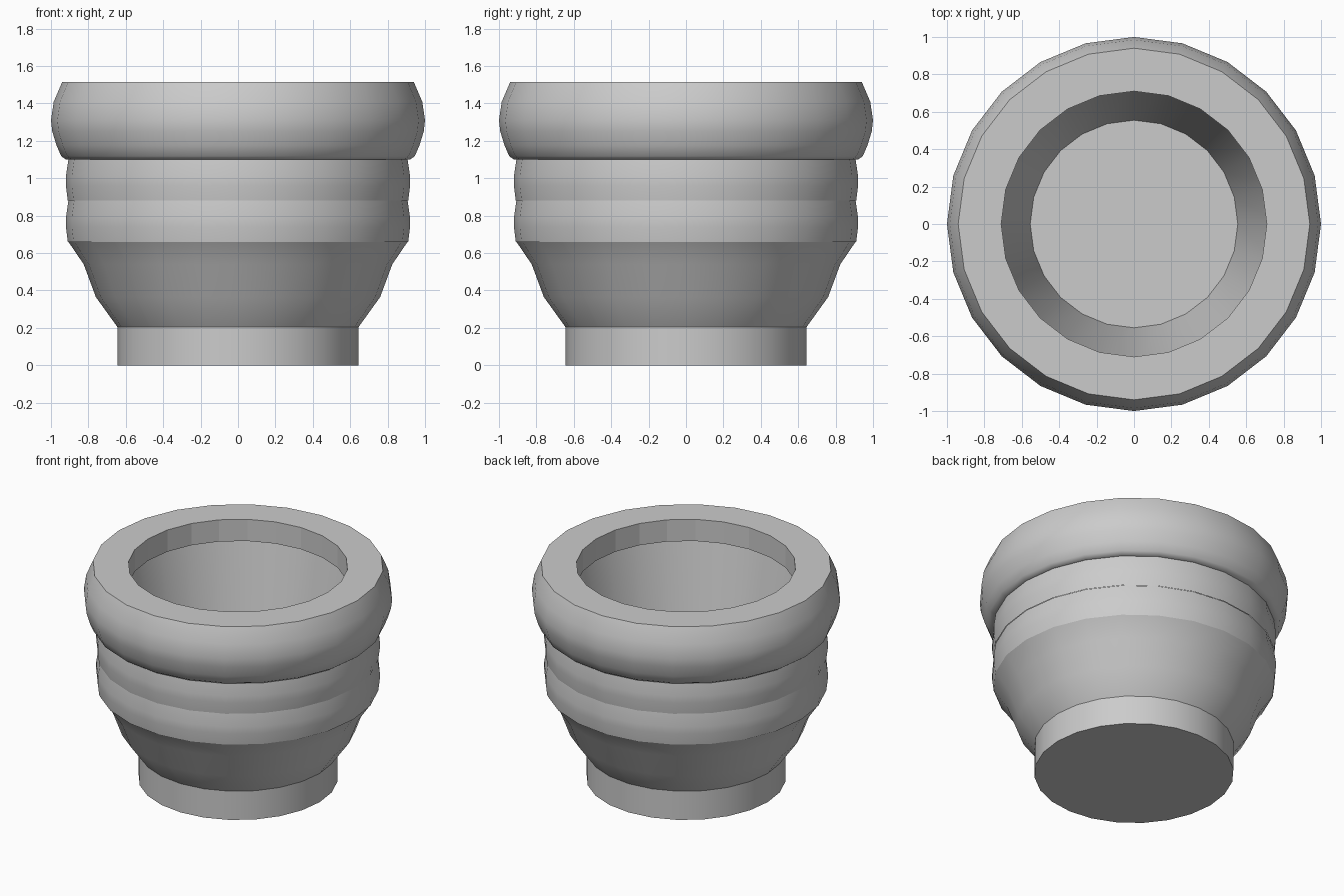
import bpy
import bmesh
from math import cos, sin, tau, radians

if "Cube" in bpy.data.objects:
    bpy.data.objects.remove(bpy.data.objects["Cube"], do_unlink=True)

SIDES = 24

# One plain grey for the whole pot
clay = bpy.data.materials.new("grey clay")
clay.use_nodes = True
grey = (0.6, 0.6, 0.6, 1)
clay.diffuse_color = grey
clay.node_tree.nodes["Principled BSDF"].inputs["Base Color"].default_value = grey


def lathe(name, profile, cap_start=False, cap_end=False, smooth=40):
    """Turn a (radius, height) profile around z; outside runs upwards."""
    bm = bmesh.new()
    rings = [[bm.verts.new((r * cos(tau * i / SIDES), r * sin(tau * i / SIDES), z))
              for i in range(SIDES)] for r, z in profile]
    for low, high in zip(rings, rings[1:]):
        for i in range(SIDES):
            j = (i + 1) % SIDES
            bm.faces.new((low[i], low[j], high[j], high[i]))
    if cap_start:
        bm.faces.new(rings[0][::-1])
    if cap_end:
        bm.faces.new(rings[-1])
    mesh = bpy.data.meshes.new(name)
    bm.to_mesh(mesh)
    bm.free()
    mesh.materials.append(clay)
    obj = bpy.data.objects.new(name, mesh)
    bpy.context.collection.objects.link(obj)
    bpy.ops.object.select_all(action="DESELECT")
    obj.select_set(True)
    bpy.context.view_layer.objects.active = obj
    bpy.ops.object.shade_smooth_by_angle(angle=radians(smooth))


# Foot with closed underside
lathe("foot", [(0.645, 0), (0.645, 0.205)], cap_start=True)

# Flared lower bowl
lathe("lower_bowl", [(0.645, 0.205), (0.76, 0.365), (0.825, 0.54), (0.91, 0.665)])

# Two softly bulging bands
for name, bottom in (("lower_band", 0.66), ("upper_band", 0.88)):
    lathe(name, [(0.91, bottom), (0.92, bottom + 0.08),
                 (0.92, bottom + 0.13), (0.907, bottom + 0.22)])

# Thick rounded rim with flat top
lathe("rim", [(0.9, 1.1), (0.92, 1.1), (0.945, 1.118), (0.97, 1.175), (0.993, 1.25),
              (1.0, 1.31), (0.985, 1.41), (0.94, 1.515), (0.71, 1.515)])

# Faceted inner lip, undercut where it meets the hollow
lathe("inner_lip", [(0.71, 1.515), (0.71, 1.36), (0.78, 1.36)], smooth=10)

# Tapered hollow with flat floor
lathe("hollow", [(0.78, 1.36), (0.555, 0.205)], cap_end=True)
